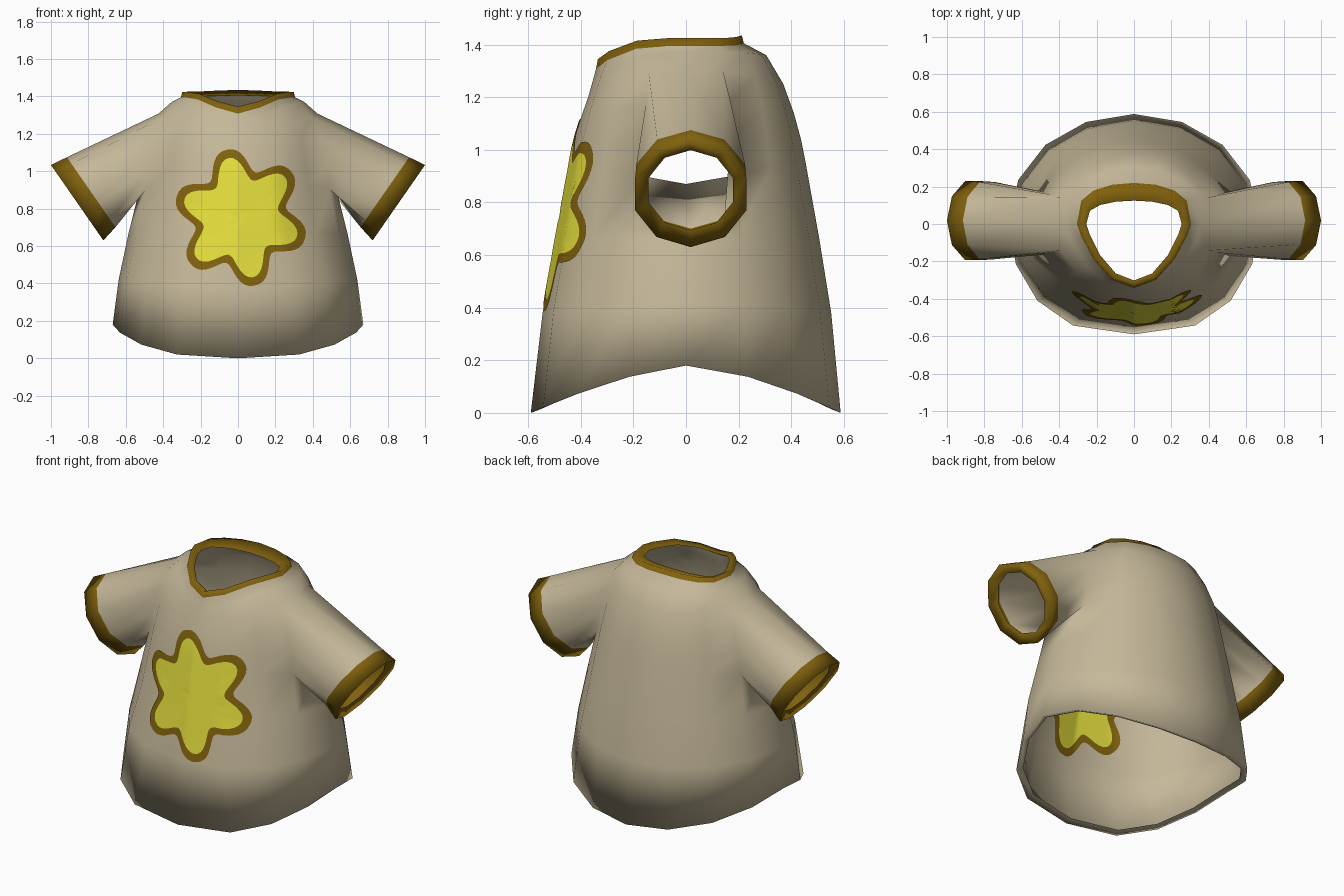
import bpy, bmesh
from math import sin, cos, pi, radians
from mathutils import Vector
from mathutils.bvhtree import BVHTree

cube = bpy.data.objects.get("Cube")
if cube:
    bpy.data.objects.remove(cube)


def material(name, rgb):
    m = bpy.data.materials.new(name)
    m.use_nodes = True
    m.diffuse_color = (*rgb, 1)
    m.node_tree.nodes["Principled BSDF"].inputs["Base Color"].default_value = (*rgb, 1)
    return m


TAN = material("tan cloth", (0.56, 0.48, 0.32))
BROWN = material("brown trim", (0.215, 0.12, 0.004))
YELLOW = material("yellow patch", (0.77, 0.72, 0.045))
SIDES = 16


def finish(bm, name, mats):
    mesh = bpy.data.meshes.new(name)
    bm.to_mesh(mesh)
    bm.free()
    for m in mats:
        mesh.materials.append(m)
    for p in mesh.polygons:
        p.use_smooth = True
    obj = bpy.data.objects.new(name, mesh)
    bpy.context.collection.objects.link(obj)
    return obj


def ring(bm, hx, front, back, z_front, z_side, z_back, drop=2, point=1, wide=1):
    """Horizontal loop; drop shapes the height change, point makes the front
    a V and the back flat, wide below 1 broadens the front."""
    verts = []
    for j in range(SIDES):
        a = 2 * pi * j / SIDES
        s, c = abs(sin(a)), cos(a)
        x = hx * c
        if sin(a) < 0:
            x = hx * abs(c) ** wide * (1 if c > 0 else -1)
            y, z_end = -front * s ** point, z_front
        else:
            y, z_end = back * s ** (1 / point), z_back
        verts.append(bm.verts.new((x, y, z_side + (z_end - z_side) * s ** drop)))
    return verts


# Shirt body: loops from the folded hem up to the folded collar
bm = bmesh.new()
rows = [ring(bm, *r) for r in (
    (0.635, 0.55, 0.55, 0.015, 0.19, 0.015, 1.5, 1.05, 0.75),
    (0.67, 0.59, 0.588, 0, 0.18, 0, 1.5, 1.05, 0.75),
    (0.638, 0.545, 0.552, 0.38, 0.42, 0.38, 2, 1, 0.85),
    (0.585, 0.495, 0.507, 0.66, 0.67, 0.66),
    (0.535, 0.442, 0.455, 0.95, 0.87, 0.95, 1),
    (0.512, 0.425, 0.437, 1.04, 1.02, 1.04),
    (0.48, 0.4, 0.41, 1.12, 1.18, 1.14),
    (0.425, 0.372, 0.37, 1.2, 1.308, 1.25),
    (0.355, 0.355, 0.305, 1.26, 1.37, 1.36, 4, 1.3),
    (0.305, 0.342, 0.22, 1.308, 1.395, 1.405, 6, 1.7),
    (0.298, 0.335, 0.212, 1.345, 1.425, 1.435, 6, 1.7),
    (0.255, 0.302, 0.125, 1.335, 1.4, 1.405, 6, 1.7),
)]
ARM_LOW, ARM_HIGH = 4, 7
for i in range(len(rows) - 1):
    for j in range(SIDES):
        if ARM_LOW <= i < ARM_HIGH and j in (15, 0, 7, 8):
            continue                       # armholes
        k = (j + 1) % SIDES
        f = bm.faces.new((rows[i][j], rows[i][k], rows[i + 1][k], rows[i + 1][j]))
        f.material_index = int(i >= len(rows) - 3)

# Sleeves: each armhole loop runs out to a cuff with a folded lip
for side in (1, -1):
    mid, back, front = (0, 1, 15) if side > 0 else (8, 7, 9)
    levels = range(ARM_LOW, ARM_HIGH + 1)
    loop = ([rows[ARM_HIGH][mid]] + [rows[r][back] for r in reversed(levels)]
            + [rows[ARM_LOW][mid]] + [rows[r][front] for r in levels])
    up = Vector((0.57 * side, 0, 0.82))
    n = len(loop)
    for band, (cx, cz, half, depth) in enumerate(((0.785, 0.888, 0.228, 0.217),
                                                  (0.86, 0.832, 0.246, 0.222),
                                                  (0.838, 0.847, 0.185, 0.168))):
        centre = Vector((cx * side, 0.018, cz))
        new = [bm.verts.new(centre + up * half * cos(2 * pi * k / n)
                            + Vector((0, depth * sin(2 * pi * k / n), 0))) for k in range(n)]
        for k in range(n):
            q = (k + 1) % n
            quad = [loop[k], new[k], new[q], loop[q]]
            f = bm.faces.new(quad if side > 0 else quad[::-1])
            f.material_index = int(band > 0)
        loop = new

shirt = finish(bm, "shirt", [TAN, BROWN])

# Star patch laid onto the outer and inner cloth of the chest
bpy.context.view_layer.update()
cloth = BVHTree.FromObject(shirt, bpy.context.evaluated_depsgraph_get())
POINTS = 96


def star_patch(name, start_y, direction):
    bm = bmesh.new()

    def place(x, z):
        hit = cloth.ray_cast(Vector((x, start_y, z)), Vector((0, direction, 0)))[0]
        return bm.verts.new((x, hit.y - direction * 0.005, z))

    def star_ring(scale, inset):
        verts = []
        for k in range(POINTS):
            a = 2 * pi * k / POINTS
            c = cos(6 * (a - radians(102)))
            r = 0.36 - 0.113 * ((1 - c) / 2) ** 1.4 - inset * (0.044 + 0.014 * (1 - c * c))
            verts.append(place(0.015 + scale * r * cos(a), 0.752 + 1.03 * scale * r * sin(a)))
        return verts

    def face(verts, colour):
        f = bm.faces.new(verts if direction > 0 else verts[::-1])
        f.material_index = colour

    centre = place(0.015, 0.752)
    rings = [star_ring(s / 6, 1) for s in range(1, 7)] + [star_ring(1, 0.5), star_ring(1, 0)]
    for k in range(POINTS):
        q = (k + 1) % POINTS
        face([centre, rings[0][k], rings[0][q]], 0)
        for i in range(len(rings) - 1):
            face([rings[i][k], rings[i + 1][k], rings[i + 1][q], rings[i][q]], int(i >= 5))
    finish(bm, name, [YELLOW, BROWN])


star_patch("star_patch_outside", -2, 1)
star_patch("star_patch_inside", 0, -1)
